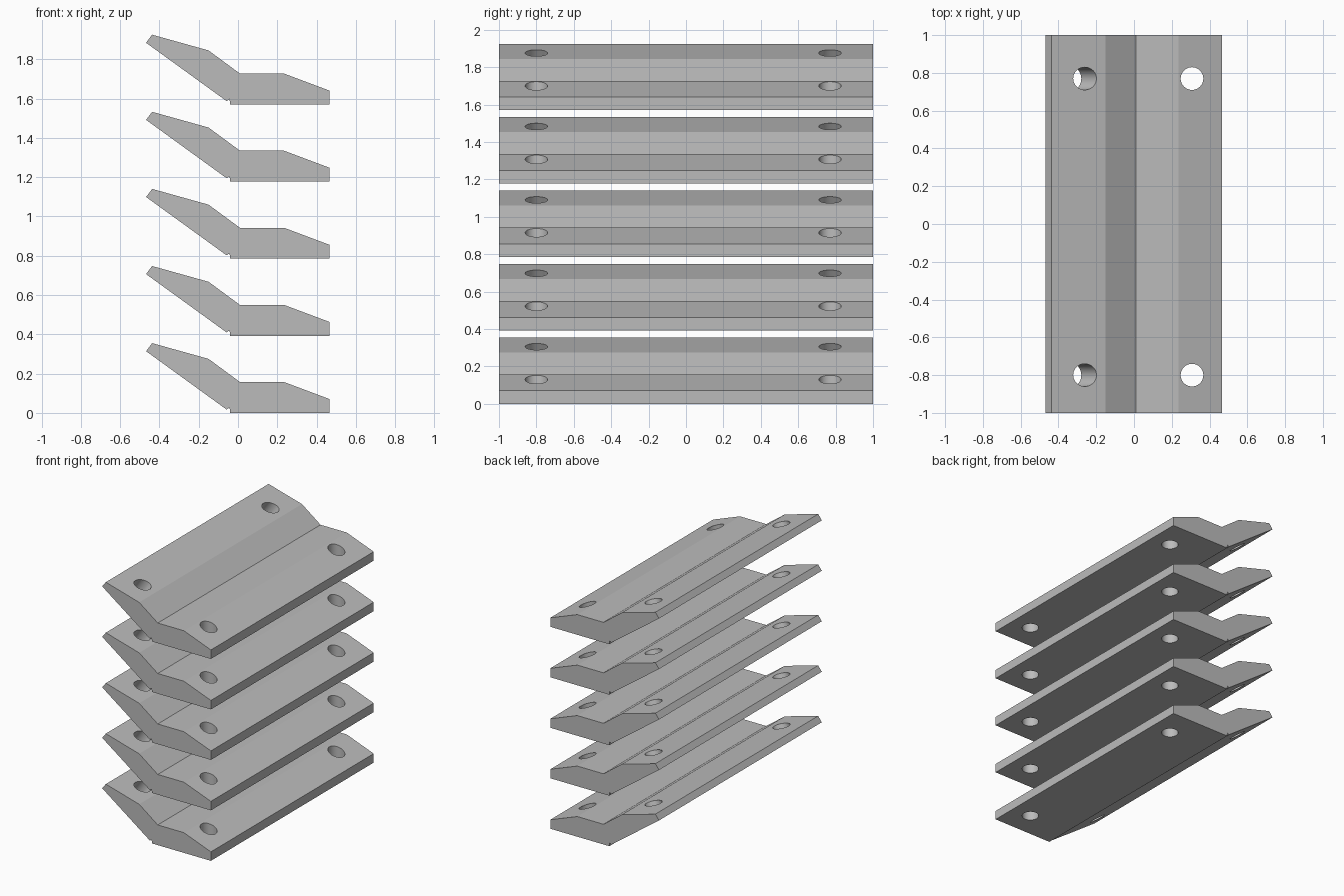
import bpy
import bmesh
from mathutils import Vector

cube = bpy.data.objects.get("Cube")
if cube:
    bpy.data.objects.remove(cube, do_unlink=True)

COUNT = 5
PITCH = 0.3925
HOLE_RADIUS = 0.06
HOLE_YS = (-0.8, 0.77)

grey = bpy.data.materials.new("plain grey")
grey.use_nodes = True
colour = (0.5, 0.5, 0.5, 1)
grey.diffuse_color = colour
grey.node_tree.nodes["Principled BSDF"].inputs["Base Color"].default_value = colour

# Bent bracket cross-section in x, z, with a small relief notch at the bend
PROFILE = [(0.467, 0), (0.467, 0.07), (0.235, 0.157), (0.01, 0.157),
           (-0.15, 0.275), (-0.437, 0.355), (-0.468, 0.314),
           (-0.058, 0.017), (-0.043, 0.028), (-0.04, 0)]


def link(name, bm):
    mesh = bpy.data.meshes.new(name)
    bm.to_mesh(mesh)
    bm.free()
    obj = bpy.data.objects.new(name, mesh)
    bpy.context.collection.objects.link(obj)
    return obj


def extruded_bracket():
    bm = bmesh.new()
    face = bm.faces.new([bm.verts.new((x, -1, z)) for x, z in PROFILE])
    sweep = bmesh.ops.extrude_face_region(bm, geom=[face])
    verts = [v for v in sweep["geom"] if isinstance(v, bmesh.types.BMVert)]
    bmesh.ops.translate(bm, verts=verts, vec=(0, 2, 0))
    bmesh.ops.recalc_face_normals(bm, faces=bm.faces)
    return link("bracket_1", bm)


def hole_cutters():
    bm = bmesh.new()
    # Upright bolt holes in the flat flange, tilted ones square to the raised flange
    tilted = Vector((0.586, 0, 0.81))
    for centre, axis in (((0.307, 0, 0.1), Vector((0, 0, 1))),
                         ((-0.26, 0, 0.306), tilted)):
        for y in HOLE_YS:
            matrix = axis.to_track_quat("Z", "Y").to_matrix().to_4x4()
            matrix.translation = Vector((centre[0], y, centre[2]))
            bmesh.ops.create_cone(bm, cap_ends=True, segments=40, radius1=HOLE_RADIUS,
                                  radius2=HOLE_RADIUS, depth=0.6, matrix=matrix)
    return link("hole_cutters", bm)


# Cut the holes once, then stack linked copies
bracket = extruded_bracket()
bracket.data.materials.append(grey)
cutter = hole_cutters()
cutter.hide_render = True
cut = bracket.modifiers.new("bolt_holes", "BOOLEAN")
cut.object = cutter
cut.operation = "DIFFERENCE"
cut.solver = "EXACT"

bpy.ops.object.select_all(action="DESELECT")
bracket.select_set(True)
bpy.context.view_layer.objects.active = bracket
bpy.ops.object.modifier_apply(modifier=cut.name)
bpy.data.objects.remove(cutter, do_unlink=True)
bpy.ops.object.shade_smooth_by_angle(angle=0.2)

for i in range(1, COUNT):
    copy = bracket.copy()
    copy.name = f"bracket_{i + 1}"
    copy.location.z = i * PITCH
    bpy.context.collection.objects.link(copy)
